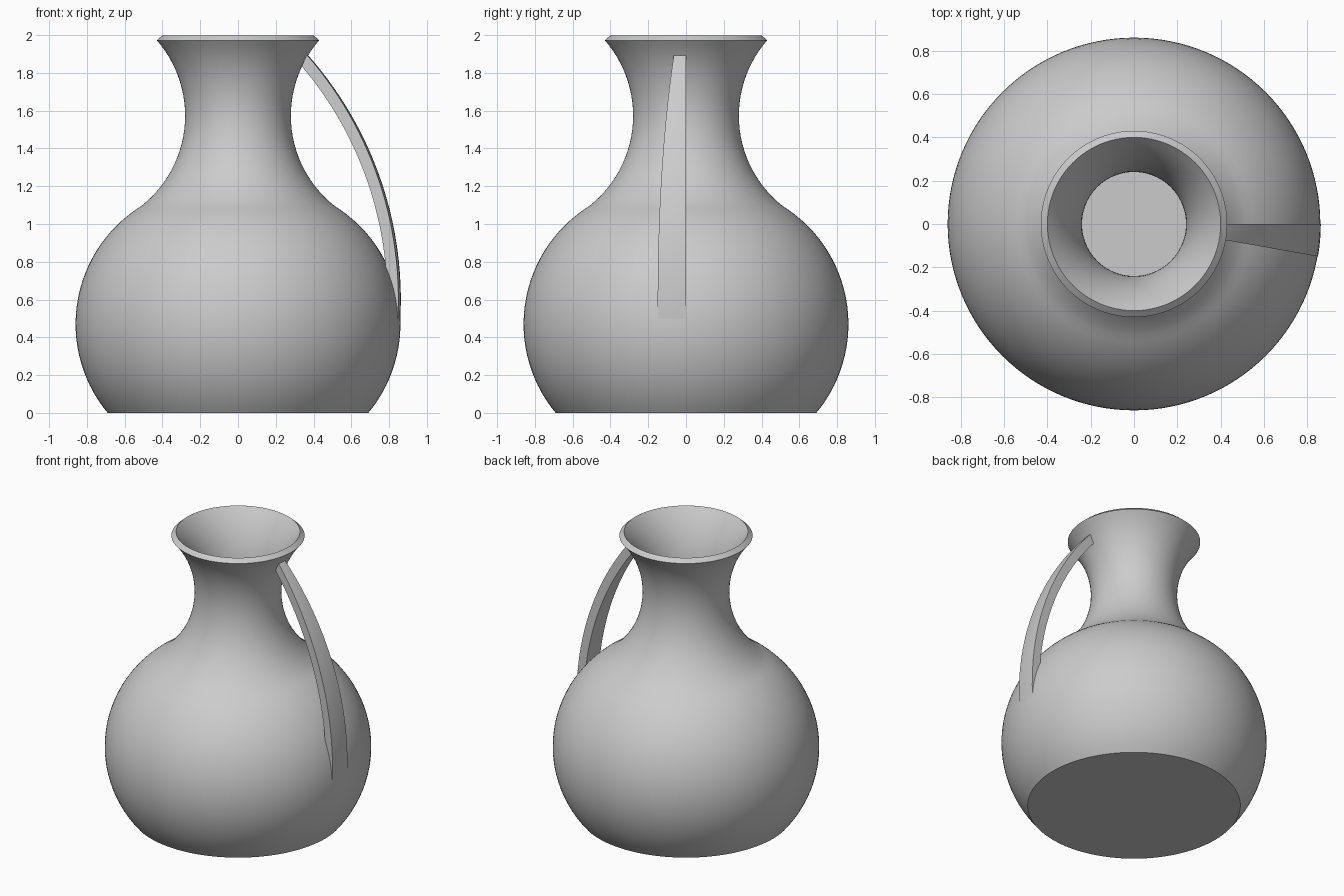
import bpy, bmesh
from math import sin, cos, asin, radians, degrees

if "Cube" in bpy.data.objects:
    bpy.data.objects.remove(bpy.data.objects["Cube"], do_unlink=True)

clay = bpy.data.materials.new("grey clay")
clay.use_nodes = True
GREY = (0.6, 0.6, 0.6, 1)
clay.diffuse_color = GREY
clay.node_tree.nodes["Principled BSDF"].inputs["Base Color"].default_value = GREY


def arc(r, z, radius, start, end, steps):
    """Points (r, z) along a circular arc, angles in degrees."""
    angles = [radians(start + (end - start) * i / steps) for i in range(steps + 1)]
    return [(r + radius * cos(a), z + radius * sin(a)) for a in angles]


def revolve(name, profile, sweep, steps, capped=False):
    """Revolve a closed profile about z; cap both ends of a partial sweep."""
    bm = bmesh.new()
    rings = []
    for s in range(steps + 1):
        a = radians(sweep * s / steps)
        rings.append([bm.verts.new((r * cos(a), r * sin(a), z)) for r, z in profile])
    n = len(profile)
    for p, q in zip(rings, rings[1:]):
        for i in range(n if capped else n - 1):
            j = (i + 1) % n
            bm.faces.new((p[i], q[i], q[j], p[j]))
    if capped:
        bm.faces.new(rings[0])
        bm.faces.new(rings[-1])
    bmesh.ops.remove_doubles(bm, verts=bm.verts, dist=1e-5)
    bmesh.ops.recalc_face_normals(bm, faces=bm.faces)
    mesh = bpy.data.meshes.new(name)
    bm.to_mesh(mesh)
    bm.free()
    mesh.materials.append(clay)
    obj = bpy.data.objects.new(name, mesh)
    bpy.context.collection.objects.link(obj)
    bpy.ops.object.select_all(action="DESELECT")
    obj.select_set(True)
    bpy.context.view_layer.objects.active = obj
    bpy.ops.object.shade_smooth_by_angle(angle=radians(25))
    return obj


# Jug body: round belly and flared neck, two tangent arcs, hollow with a thin wall
WALL = 0.04
BELLY, BELLY_R = (0.125, 0.47), 0.735
NECK, NECK_R = (0.888, 1.573), 0.608
JOIN, LIP = 55.3, 138.9


def wall_side(offset):
    base = degrees(asin((offset - BELLY[1]) / (BELLY_R - offset)))
    belly = arc(*BELLY, BELLY_R - offset, base, JOIN, 28)
    neck = arc(*NECK, NECK_R + offset, 180 + JOIN, LIP, 28)
    return [(0, offset)] + belly + neck[1:]


revolve("jug_body", wall_side(0) + wall_side(WALL)[::-1], 360, 128)

# Handle: curved strap that widens downward, a thin wedge of revolution
HANDLE, OUTER_R, INNER_R = (-1.088, 0.6), 1.95, 1.89


def angle_at(z, radius):
    return degrees(asin((z - HANDLE[1]) / radius))


outer = arc(*HANDLE, OUTER_R, angle_at(0.47, OUTER_R), angle_at(1.895, OUTER_R), 28)
inner = arc(*HANDLE, INNER_R, angle_at(0.68, INNER_R), angle_at(1.835, INNER_R), 28)
revolve("handle", outer + inner[::-1], -10, 4, capped=True)
